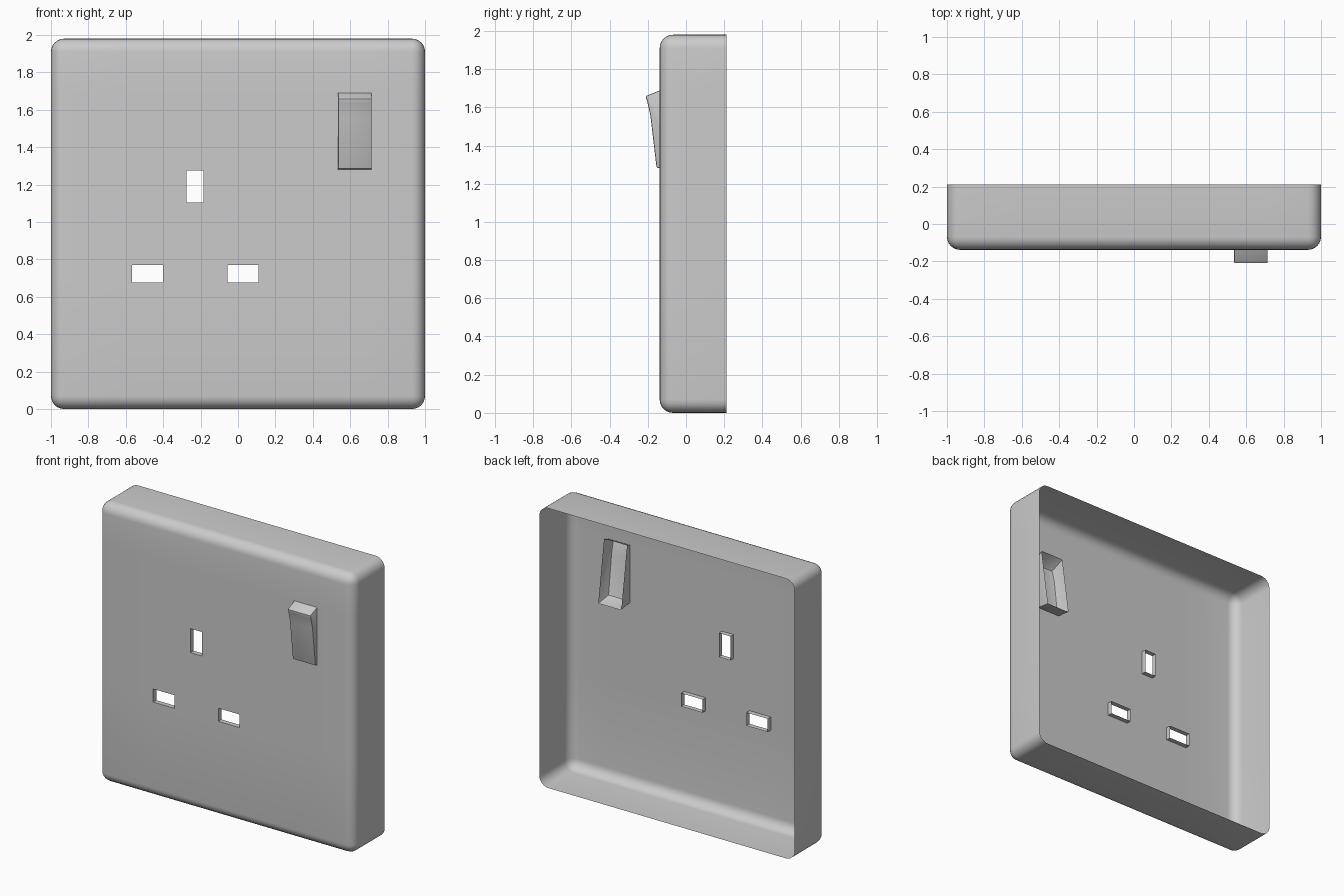
import bpy, bmesh
from mathutils import Vector, Matrix

if "Cube" in bpy.data.objects:
    bpy.data.objects.remove(bpy.data.objects["Cube"])

W, H = 2.0, 1.98
FRONT, BACK = -0.138, 0.212
PIN_DEPTH = 0.035
# openings as (x0, x1, z0, z1)
PINS = [(-0.275, -0.185, 1.105, 1.275),
        (-0.568, -0.40, 0.677, 0.77),
        (-0.057, 0.11, 0.677, 0.77)]
SWITCH = (0.535, 0.715, 1.28, 1.69)


def finish(bm, name):
    bmesh.ops.recalc_face_normals(bm, faces=bm.faces)
    me = bpy.data.meshes.new(name)
    bm.to_mesh(me)
    bm.free()
    ob = bpy.data.objects.new(name, me)
    bpy.context.collection.objects.link(ob)
    bpy.ops.object.select_all(action='DESELECT')
    ob.select_set(True)
    bpy.context.view_layer.objects.active = ob
    bpy.ops.object.shade_smooth_by_angle(angle=0.6)
    return ob


def inside(p, r, tol=1e-4):
    return (abs(p.y - FRONT) < tol and r[0] - tol < p.x < r[1] + tol
            and r[2] - tol < p.z < r[3] + tol)


# Face plate: open-backed box with rounded front and corners
bm = bmesh.new()
bmesh.ops.create_cube(bm, size=1, matrix=Matrix.Translation((0, (FRONT + BACK) / 2, H / 2))
                      @ Matrix.Diagonal((W, BACK - FRONT, H, 1)))
bmesh.ops.delete(bm, geom=[f for f in bm.faces if f.normal.y > 0.5], context='FACES')
bmesh.ops.bevel(bm, geom=[e for e in bm.edges if not e.is_boundary], offset=0.07,
                offset_type='OFFSET', segments=6, profile=0.5, affect='EDGES')

# Cut lines along the opening borders, then remove the openings
openings = PINS + [SWITCH]
cuts = {((r[i], 0, 0), (1, 0, 0)) for r in openings for i in (0, 1)}
cuts |= {((0, 0, r[i]), (0, 0, 1)) for r in openings for i in (2, 3)}
for co, no in sorted(cuts):
    bmesh.ops.bisect_plane(bm, geom=bm.verts[:] + bm.edges[:] + bm.faces[:],
                           plane_co=co, plane_no=no, dist=1e-5)
holes = [f for f in bm.faces
         if any(inside(f.calc_center_median(), r, -1e-3) or
                all(inside(v.co, r) for v in f.verts) for r in openings)]
bmesh.ops.delete(bm, geom=holes, context='FACES')

# Short sleeves behind the pin openings
rims = [e for e in bm.edges if e.is_boundary
        and any(all(inside(v.co, r) for v in e.verts) for r in PINS)]
ext = bmesh.ops.extrude_edge_only(bm, edges=rims)
bmesh.ops.translate(bm, vec=(0, PIN_DEPTH, 0),
                    verts=[g for g in ext['geom'] if isinstance(g, bmesh.types.BMVert)])
finish(bm, "face_plate")

# Rocker switch: hollow profile, tilted, open at the back
profile = [(-0.105, 1.702), (-0.212, 1.658), (-0.204, 1.635), (-0.187, 1.56),
           (-0.154, 1.283), (-0.04, 1.268)]
bm = bmesh.new()
sides = [[bm.verts.new((x, y, z)) for y, z in profile] for x in SWITCH[:2]]
for s in sides:
    bm.faces.new(s)
for i in range(len(profile) - 1):
    bm.faces.new((sides[0][i], sides[0][i + 1], sides[1][i + 1], sides[1][i]))
bmesh.ops.recalc_face_normals(bm, faces=bm.faces)
sharp = [e for e in bm.edges if not e.is_boundary and e.calc_face_angle(0) > 0.7]
bmesh.ops.bevel(bm, geom=sharp, offset=0.007, offset_type='OFFSET', segments=2,
                profile=0.5, affect='EDGES')
finish(bm, "rocker_switch")
